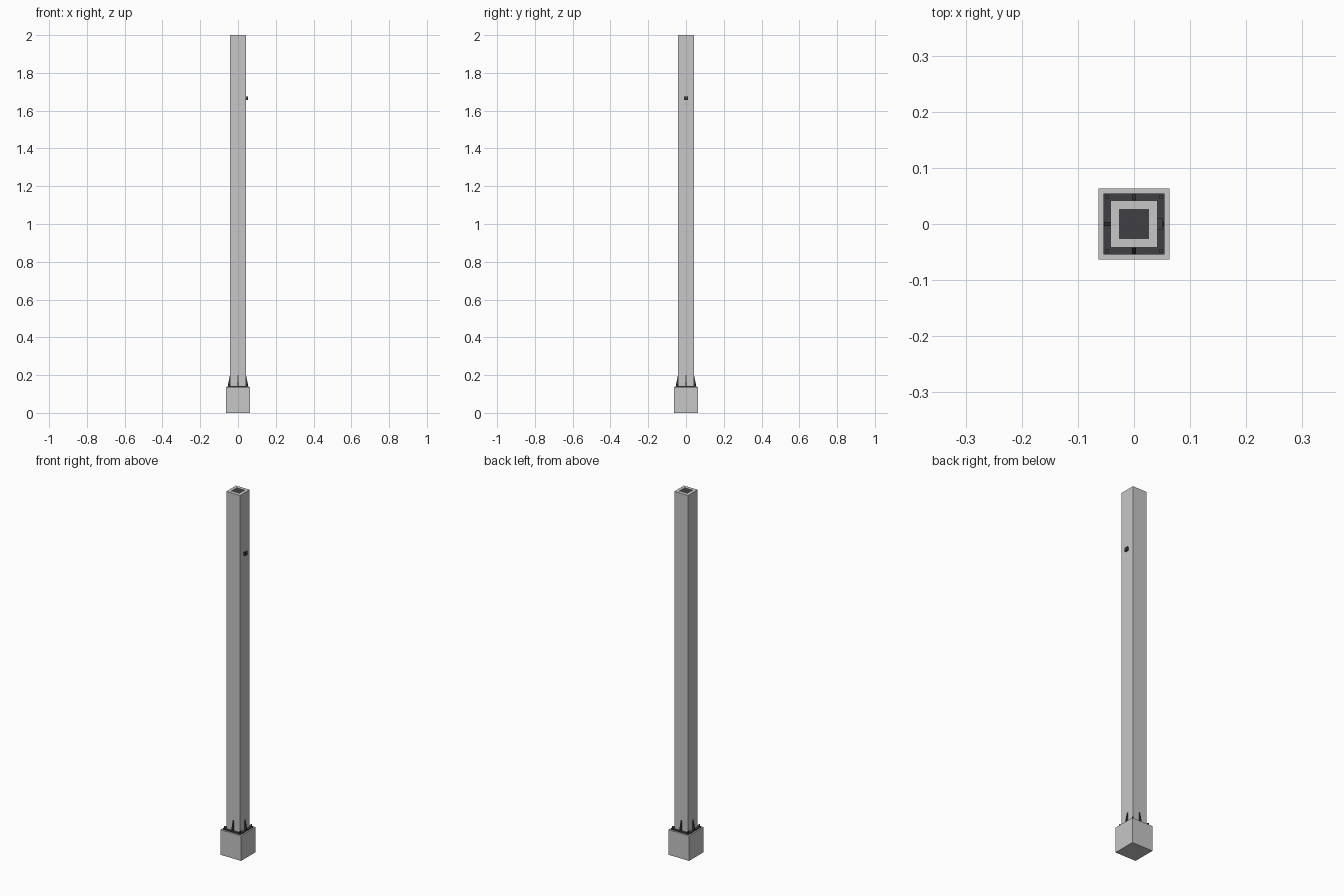
import bpy, bmesh
from math import pi
from mathutils import Matrix

cube = bpy.data.objects.get("Cube")
if cube:
    bpy.data.objects.remove(cube, do_unlink=True)


def material(name, rgb):
    m = bpy.data.materials.new(name)
    m.use_nodes = True
    m.diffuse_color = (*rgb, 1)
    m.node_tree.nodes["Principled BSDF"].inputs["Base Color"].default_value = (*rgb, 1)
    return m


grey = material("light grey", (0.57, 0.57, 0.57))
dark = material("dark grey", (0.05, 0.05, 0.06))


def finish(name, bm, *mats):
    bmesh.ops.recalc_face_normals(bm, faces=bm.faces)
    mesh = bpy.data.meshes.new(name)
    bm.to_mesh(mesh)
    bm.free()
    for m in mats:
        mesh.materials.append(m)
    ob = bpy.data.objects.new(name, mesh)
    bpy.context.collection.objects.link(ob)
    return ob


def box_mesh(x0, x1, y0, y1, z0, z1):
    bm = bmesh.new()
    size = Matrix.Diagonal((x1 - x0, y1 - y0, z1 - z0, 1))
    centre = Matrix.Translation(((x0 + x1) / 2, (y0 + y1) / 2, (z0 + z1) / 2))
    bmesh.ops.create_cube(bm, size=1, matrix=centre @ size)
    return bm


BASE, PLATE, POST = 0.063, 0.0545, 0.042   # half widths
BASE_TOP, PLATE_TOP = 0.138, 0.143

# Footing and anchor plate
finish("footing", box_mesh(-BASE, BASE, -BASE, BASE, 0, BASE_TOP), grey)
finish("anchor_plate", box_mesh(-PLATE, PLATE, -PLATE, PLATE, BASE_TOP, PLATE_TOP), dark)

# Square post with a dark panel inset in its top
bm = box_mesh(-POST, POST, -POST, POST, PLATE_TOP, 2)
bm.normal_update()
top = max(bm.faces, key=lambda f: f.calc_center_median().z)
bmesh.ops.inset_region(bm, faces=[top], thickness=POST - 0.02)
top.material_index = 1
finish("post", bm, grey, dark)

# Triangular stiffener in the middle of each side
for i in range(4):
    bm = bmesh.new()
    profile = [(POST, PLATE_TOP), (PLATE - 0.001, PLATE_TOP), (POST + 0.001, 0.2), (POST, 0.2)]
    face = bm.faces.new([bm.verts.new((x, -0.0035, z)) for x, z in profile])
    out = bmesh.ops.extrude_face_region(bm, geom=[face])["geom"]
    bmesh.ops.translate(bm, vec=(0, 0.007, 0),
                        verts=[v for v in out if isinstance(v, bmesh.types.BMVert)])
    bm.transform(Matrix.Rotation(i * pi / 2, 4, "Z"))
    finish(f"stiffener_{i + 1}", bm, dark)

# Anchor bolt at each plate corner
for sx in (-1, 1):
    for sy in (-1, 1):
        bm = bmesh.new()
        spot = Matrix.Translation((sx * 0.048, sy * 0.048, PLATE_TOP + 0.006))
        bmesh.ops.create_cone(bm, cap_ends=True, segments=8, radius1=0.004,
                              radius2=0.004, depth=0.012, matrix=spot)
        finish("anchor_bolt", bm, dark)

# Small socket on the left face
finish("socket", box_mesh(POST, 0.052, -0.01, 0.01, 1.657, 1.675), dark)
